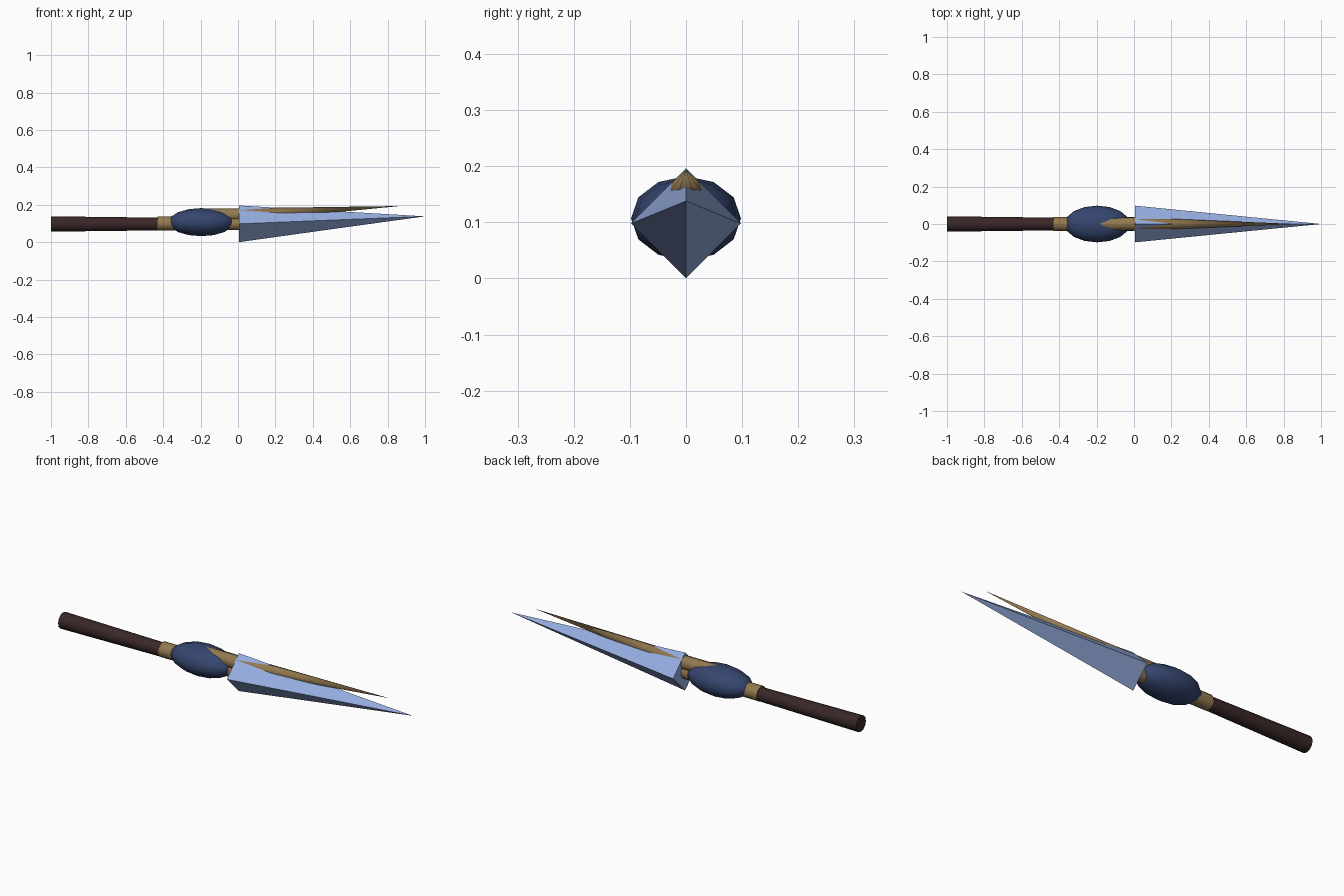
import bpy
import math
from mathutils import Matrix, Vector

cube = bpy.data.objects.get("Cube")
if cube:
    bpy.data.objects.remove(cube)


def material(name, rgb):
    mat = bpy.data.materials.new(name)
    mat.use_nodes = True
    mat.diffuse_color = (*rgb, 1)
    mat.node_tree.nodes["Principled BSDF"].inputs["Base Color"].default_value = (*rgb, 1)
    return mat


wood = material("dark wood", (0.042, 0.02, 0.02))
brass = material("aged brass", (0.29, 0.19, 0.08))
navy = material("navy blue", (0.035, 0.06, 0.155))
steel = material("pale blue steel", (0.3, 0.42, 0.74))


def loft(name, sections, sides, mat, angle=40, tip=None):
    """Skin rings of (x, z centre, y radius, z radius), ending in a cap or a point."""
    verts, faces = [], []
    for x, zc, ry, rz in sections:
        for i in range(sides):
            a = math.tau * i / sides
            verts.append((x, ry * math.cos(a), zc + rz * math.sin(a)))
    for r in range(len(sections) - 1):
        for i in range(sides):
            j = (i + 1) % sides
            a, b = r * sides, (r + 1) * sides
            faces.append((a + i, a + j, b + j, b + i))
    faces.append(tuple(reversed(range(sides))))
    last = (len(sections) - 1) * sides
    if tip:
        verts.append(tip)
        for i in range(sides):
            faces.append((last + i, last + (i + 1) % sides, len(verts) - 1))
    else:
        faces.append(tuple(range(last, last + sides)))
    mesh = bpy.data.meshes.new(name)
    mesh.from_pydata(verts, [], faces)
    mesh.materials.append(mat)
    obj = bpy.data.objects.new(name, mesh)
    bpy.context.collection.objects.link(obj)
    bpy.ops.object.select_all(action="DESELECT")
    obj.select_set(True)
    bpy.context.view_layer.objects.active = obj
    bpy.ops.object.shade_smooth_by_angle(angle=math.radians(angle))
    return obj


# Tapered grip and the brass core rod it is fixed to
loft("handle", [(-1, 0.097, 0.041, 0.041), (-0.42, 0.097, 0.034, 0.034)], 12, wood)
loft("core_rod", [(-0.43, 0.1, 0.038, 0.038), (0.02, 0.1, 0.036, 0.036)], 12, brass)

# Faceted oval guard, poles along the length
bpy.ops.mesh.primitive_uv_sphere_add(segments=12, ring_count=8, radius=1)
guard = bpy.context.object
guard.name = "oval_guard"
guard.data.transform(Matrix.Rotation(math.pi / 2, 4, "Y"))
guard.data.transform(Matrix.Diagonal(Vector((0.175, 0.098, 0.075, 1))))
guard.location = (-0.197, 0, 0.107)
guard.data.materials.append(navy)
bpy.ops.object.shade_smooth_by_angle(angle=math.radians(60))

# Long four sided blade with its point above the centre line
loft("blade", [(0.005, 0.098, 0.098, 0.098), (0.5, 0.118, 0.049, 0.049)],
     4, steel, 30, tip=(1, 0, 0.138))

# Upper brass rod that runs through the blade and ends as a long spike
loft("upper_spike", [(-0.2, 0.145, 0.036, 0.036), (0.0, 0.145, 0.036, 0.036)],
     8, brass, 50, tip=(0.865, 0, 0.193))
